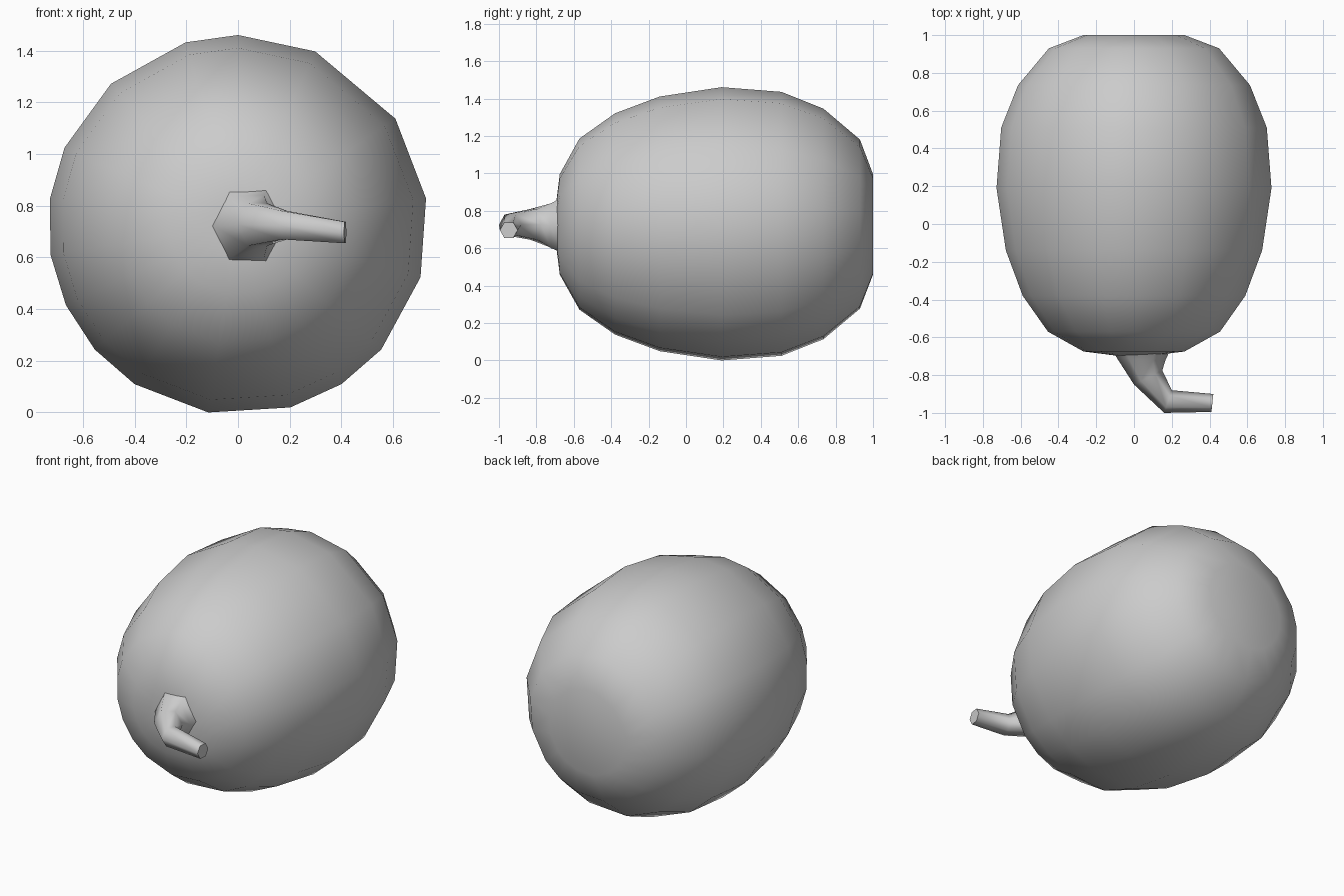
import bpy, bmesh
from math import sin, cos, radians, tau
from mathutils import Vector

if "Cube" in bpy.data.objects:
    bpy.data.objects.remove(bpy.data.objects["Cube"])


def loft(name, rings, smooth_angle):
    """Skin a list of equal-length vertex rings, with both ends closed."""
    bm = bmesh.new()
    loops = [[bm.verts.new(p) for p in ring] for ring in rings]
    n = len(loops[0])
    for a, b in zip(loops, loops[1:]):
        for i in range(n):
            j = (i + 1) % n
            bm.faces.new((a[i], a[j], b[j], b[i]))
    bm.faces.new(loops[0])
    bm.faces.new(loops[-1])
    bmesh.ops.recalc_face_normals(bm, faces=bm.faces)
    mesh = bpy.data.meshes.new(name)
    bm.to_mesh(mesh)
    bm.free()
    obj = bpy.data.objects.new(name, mesh)
    bpy.context.collection.objects.link(obj)
    bpy.ops.object.select_all(action='DESELECT')
    obj.select_set(True)
    bpy.context.view_layer.objects.active = obj
    bpy.ops.object.shade_smooth_by_angle(angle=radians(smooth_angle))
    return obj


# Melon body: (y, radius) profile swept round the y axis with uneven facets
profile = [(-0.695, 0.11), (-0.675, 0.27), (-0.57, 0.46), (-0.38, 0.595),
           (-0.14, 0.685), (0.19, 0.735), (0.51, 0.71), (0.735, 0.62),
           (0.93, 0.455), (1.0, 0.27)]
angles = [8, 34, 66, 90, 106, 132, 156, 172, 189, 205, 221, 237, 261,
          286, 303, 319, 344]
body_rings = [[(r * cos(radians(a)), y, 0.726 + r * sin(radians(a)))
               for a in angles] for y, r in profile]
loft("melon_body", body_rings, 60)

# Bent stalk: each section is left edge, right edge (x, y), bottom z, top z
sections = [((-0.12, -0.66), (0.19, -0.67), 0.58, 0.87),
            ((-0.09, -0.71), (0.165, -0.725), 0.60, 0.84),
            ((0.00, -0.85), (0.15, -0.775), 0.645, 0.81),
            ((0.16, -1.00), (0.20, -0.88), 0.67, 0.78),
            ((0.41, -0.995), (0.42, -0.90), 0.655, 0.738)]
stalk_rings = []
for left, right, low, high in sections:
    l, r = Vector((*left, 0)), Vector((*right, 0))
    ring = []
    for k in range(6):
        t = tau * k / 6
        p = (l + r) / 2 + (r - l) / 2 * cos(t)
        p.z = (low + high) / 2 + (high - low) / 2 * sin(t) / 0.866
        ring.append(p)
    stalk_rings.append(ring)
loft("stalk", stalk_rings, 65)
